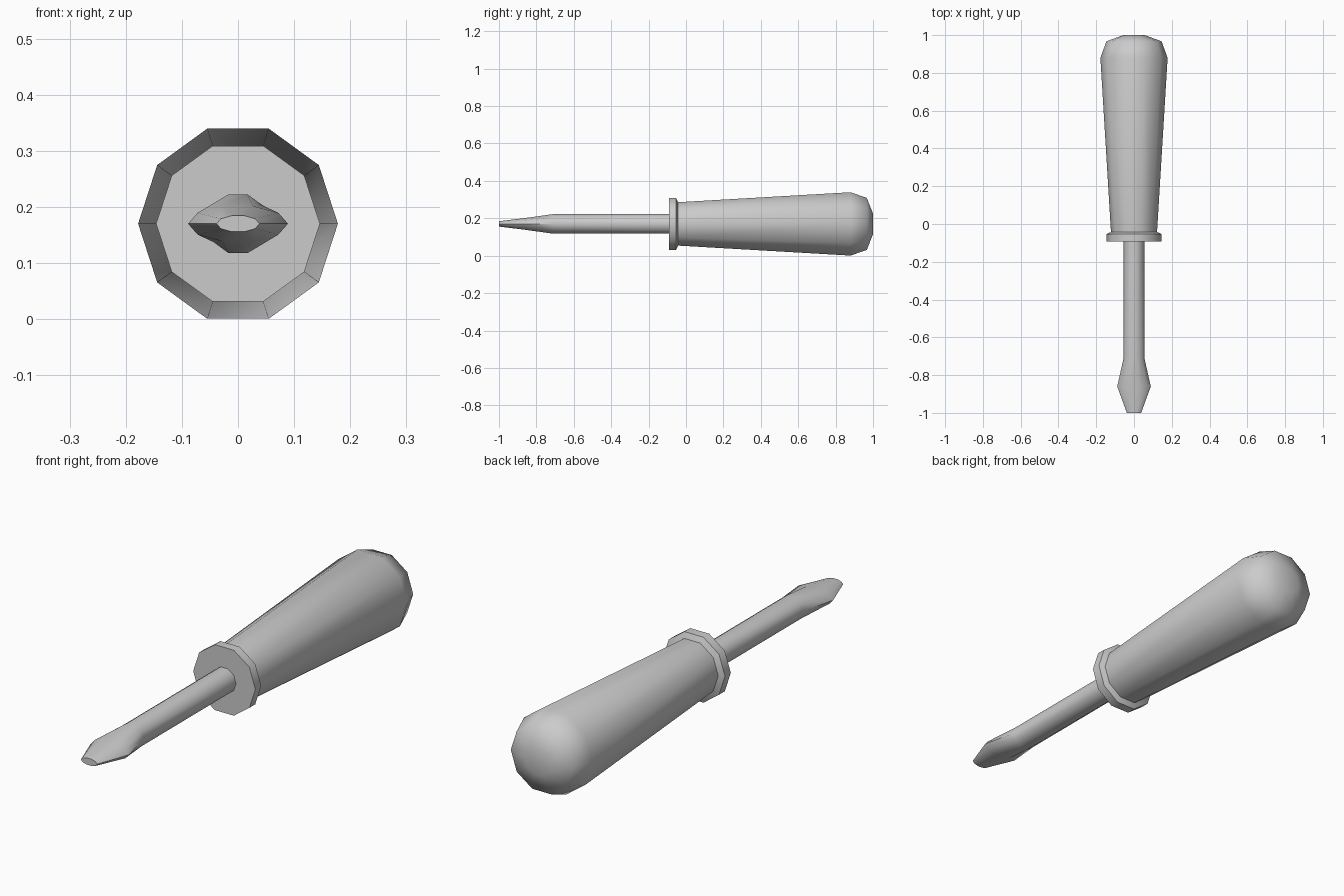
import bpy, bmesh, math

if "Cube" in bpy.data.objects:
    bpy.data.objects.remove(bpy.data.objects["Cube"])

SIDES = 10
AXIS_Z = 0.17


def loft(name, sections):
    """Loft ten-sided rings along y; each section is (y, x radius, z radius)."""
    bm = bmesh.new()
    rings = []
    for y, rx, rz in sections:
        angles = [math.tau * i / SIDES for i in range(SIDES)]
        rings.append([bm.verts.new((rx * math.cos(a), y, AXIS_Z + rz * math.sin(a)))
                      for a in angles])
    for a, b in zip(rings, rings[1:]):
        for i in range(SIDES):
            j = (i + 1) % SIDES
            bm.faces.new((a[i], a[j], b[j], b[i]))
    bm.faces.new(rings[0])
    bm.faces.new(rings[-1])
    bmesh.ops.recalc_face_normals(bm, faces=bm.faces)
    mesh = bpy.data.meshes.new(name)
    bm.to_mesh(mesh)
    bm.free()
    obj = bpy.data.objects.new(name, mesh)
    bpy.context.collection.objects.link(obj)
    bpy.ops.object.select_all(action='DESELECT')
    obj.select_set(True)
    bpy.context.view_layer.objects.active = obj
    bpy.ops.object.shade_smooth_by_angle(angle=math.radians(50))
    return obj


def turned(profile):
    """Round sections from (y, radius) pairs."""
    return [(y, r, r) for y, r in profile]


# Handle with front collar, tapered grip and rounded butt
loft("handle", turned([(-0.092, 0.146), (-0.053, 0.146), (-0.042, 0.122),
                       (0.88, 0.178), (0.967, 0.146), (1.0, 0.057)]))

# Shaft flaring into the flat blade
loft("shaft_and_blade", [(-0.08, 0.055, 0.055), (-0.71, 0.055, 0.055),
                         (-0.86, 0.089, 0.033), (-1.0, 0.038, 0.015)])
